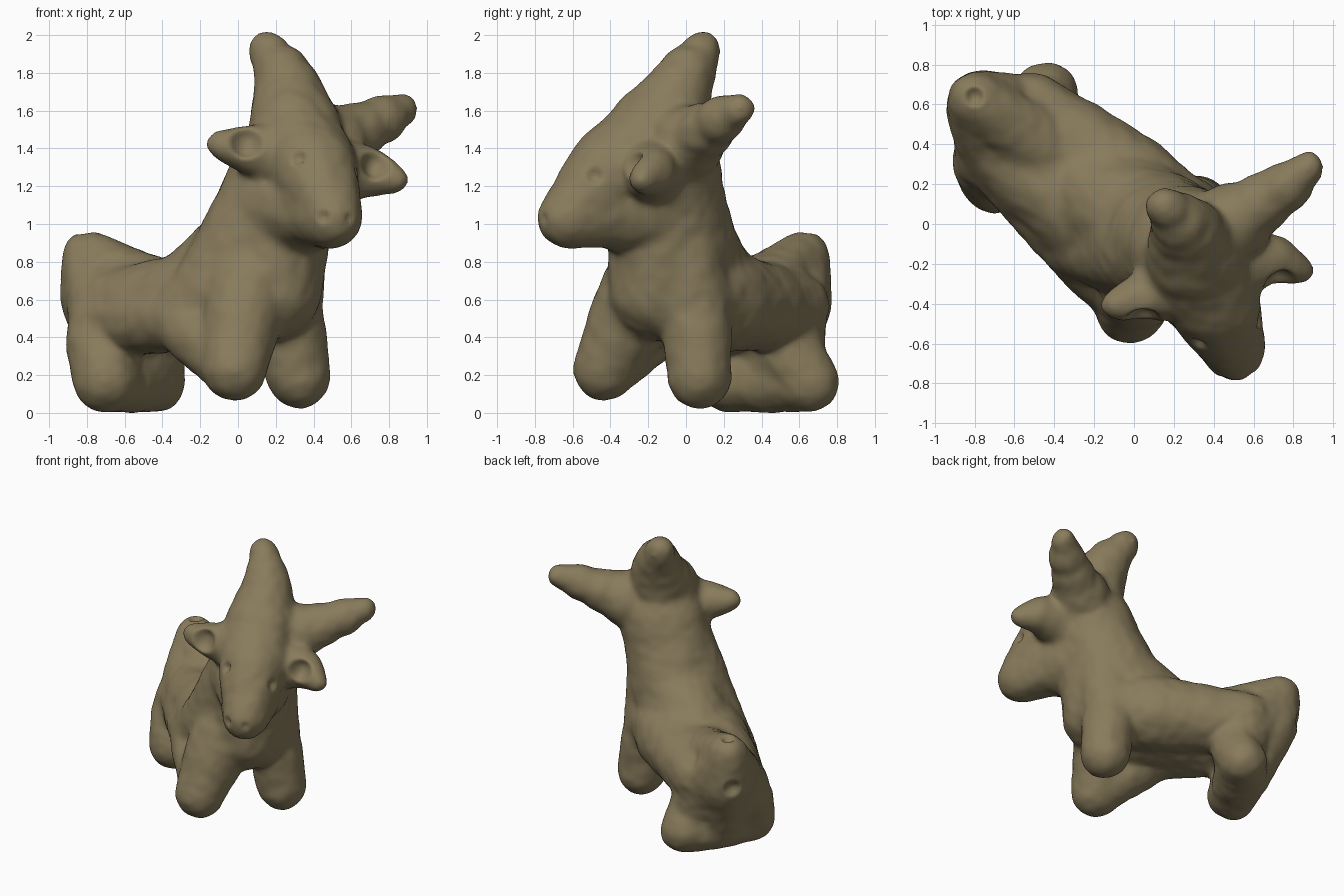
import bpy, bmesh, math
from mathutils import Vector, Matrix, noise

if "Cube" in bpy.data.objects:
    bpy.data.objects.remove(bpy.data.objects["Cube"], do_unlink=True)

clay = bpy.data.materials.new("olive clay")
clay.use_nodes = True
colour = (.25, .2, .107, 1)
clay.diffuse_color = colour
bsdf = clay.node_tree.nodes["Principled BSDF"]
bsdf.inputs["Base Color"].default_value = colour
bsdf.inputs["Roughness"].default_value = .8

bm = bmesh.new()


def ball(centre, radius):
    bmesh.ops.create_icosphere(bm, subdivisions=3, radius=radius,
                               matrix=Matrix.Translation(centre))


def limb(*joints, ridges=0):
    """Roll of clay through joints (x, y, z, radius), optionally ridged."""
    for start, end in zip(joints, joints[1:]):
        start, end = Vector(start), Vector(end)
        spacing = min(start.w, end.w) / 5
        steps = max(2, math.ceil((end - start).xyz.length / spacing))
        for i in range(steps + 1):
            point = start.lerp(end, i / steps)
            ripple = 1 + .06 * math.sin(ridges * point.z)
            ball(point.xyz, point.w * ripple)


# Joints of the hindquarters
tail = (-.8, .63, .84, .13)
rump = (-.74, .57, .6, .2)
loin = (-.4, .35, .6, .21)
right_haunch = (-.7, .38, .5, .2)
left_haunch = (-.56, .56, .5, .19)
right_hock = (-.74, .3, .36, .17)
left_hock = (-.45, .56, .3, .17)
right_hind_foot = (-.7, .22, .18, .17)
left_hind_foot = (-.44, .65, .17, .16)
web = (-.62, .46, .18, .16)

# Joints of the forequarters
withers = (-.2, .15, .65, .25)
chest = (.18, -.15, .65, .26)
right_shoulder = (.03, -.28, .55, .22)
left_shoulder = (.26, .05, .55, .19)
right_fore_foot = (-.02, -.43, .24, .17)
left_fore_foot = (.32, .07, .2, .17)
right_elbow = (-.08, -.35, .28, .15)
right_flank = (-.3, -.1, .5, .17)
neck_base = (.1, -.03, .85, .31)
neck = (.2, -.1, 1.1, .31)

# Joints of the head
nape = (.28, -.12, 1.3, .3)
crown = (.31, -.2, 1.43, .255)
brow = (.4, -.39, 1.3, .23)
jaw = (.41, -.43, 1.08, .2)
muzzle = (.5, -.63, 1.03, .155)

# Barrel: two rolls side by side, from rump to chest
for side in (-.08, .08):
    limb((side - .6, side + .48, .56, .2), (side - .4, side + .32, .57, .235),
         (side - .1, side + .1, .6, .265), (side + .12, side - .09, .63, .25))

# Right flank and the spread of the neck over it
limb(right_elbow, right_flank, right_haunch, right_hind_foot)
limb(neck, (-.06, -.1, .72, .25), right_flank)

# Wedge-shaped rump
limb(tail, rump, web)
limb(tail, loin)
limb(tail, right_haunch)
limb(tail, left_haunch, loin)

# Hind legs with the web of clay between them
limb(right_haunch, right_hock, right_hind_foot, web, left_hind_foot)
limb(left_haunch, left_hock, left_hind_foot, right_hind_foot)
limb(right_hock, left_hock)

# Front legs, rising into the shoulders
limb(neck_base, right_shoulder, right_fore_foot)
limb((.24, -.02, .88, .22), left_shoulder, left_fore_foot)

# Neck, head and muzzle
limb(withers, neck_base, neck, nape, crown, brow, muzzle, jaw, neck)
limb(chest, neck)

# Horns
limb(crown, (.275, -.06, 1.66, .185), (.245, -.01, 1.78, .148),
     (.19, .055, 1.87, .115), (.145, .09, 1.935, .09), ridges=60)
limb((.42, -.04, 1.41, .21), (.6, .08, 1.485, .15), (.76, .18, 1.555, .12),
     (.875, .285, 1.615, .076), ridges=110)

# Ears
limb((.2, -.3, 1.37, .17), (.05, -.37, 1.4, .125), (-.1, -.41, 1.43, .07))
limb((.54, -.18, 1.28, .17), (.7, -.18, 1.28, .125), (.835, -.235, 1.24, .07))

mesh = bpy.data.meshes.new("goat_figure")
bm.to_mesh(mesh)
bm.free()
goat = bpy.data.objects.new("goat_figure", mesh)
bpy.context.collection.objects.link(goat)

# Fuse the rolls into one skin and smooth the joins
remesh = goat.modifiers.new("fuse", "REMESH")
remesh.mode = "VOXEL"
remesh.voxel_size = .018
soften = goat.modifiers.new("soften", "SMOOTH")
soften.factor = .5
soften.iterations = 28
bpy.context.view_layer.update()
graph = bpy.context.evaluated_depsgraph_get()
skin = bpy.data.meshes.new_from_object(goat.evaluated_get(graph))
goat.modifiers.clear()
goat.data = skin
skin.name = "goat_figure"

bm = bmesh.new()
bm.from_mesh(skin)
bm.normal_update()

# Hand-modelled lumps
for v in bm.verts:
    lumps = .008 * noise.noise(v.co * 6) + .004 * noise.noise(v.co * 14)
    v.co += v.normal * (.005 + lumps)
bm.normal_update()


def dent(point, radius, depth):
    """Press a rounded hollow into the skin nearest to a point."""
    point = Vector(point)
    nearest = min(bm.verts, key=lambda v: (v.co - point).length_squared)
    spot, push = nearest.co.copy(), -nearest.normal.copy()
    for v in bm.verts:
        reach = (v.co - spot).length / radius
        if reach < 1:
            v.co += push * depth * (1 - reach ** 2) ** 2 * (1 + reach ** 2)


# Ear hollows
dent((.05, -.52, 1.45), .1, .075)
dent((.74, -.33, 1.34), .09, .07)
# Eyes
dent((.32, -.62, 1.36), .045, .025)
dent((.63, -.49, 1.26), .05, .025)
# Nostrils
dent((.45, -.79, 1.04), .04, .018)
dent((.6, -.77, 1.04), .035, .012)
# Tail hollows
dent((-.81, .63, .98), .055, .04)
dent((-.9, .72, .62), .07, .035)

# Stand the figure on the ground
floor = min(v.co.z for v in bm.verts)
bmesh.ops.translate(bm, verts=bm.verts, vec=(0, 0, -floor))
for face in bm.faces:
    face.smooth = True
bm.to_mesh(skin)
bm.free()
skin.materials.clear()
skin.materials.append(clay)
